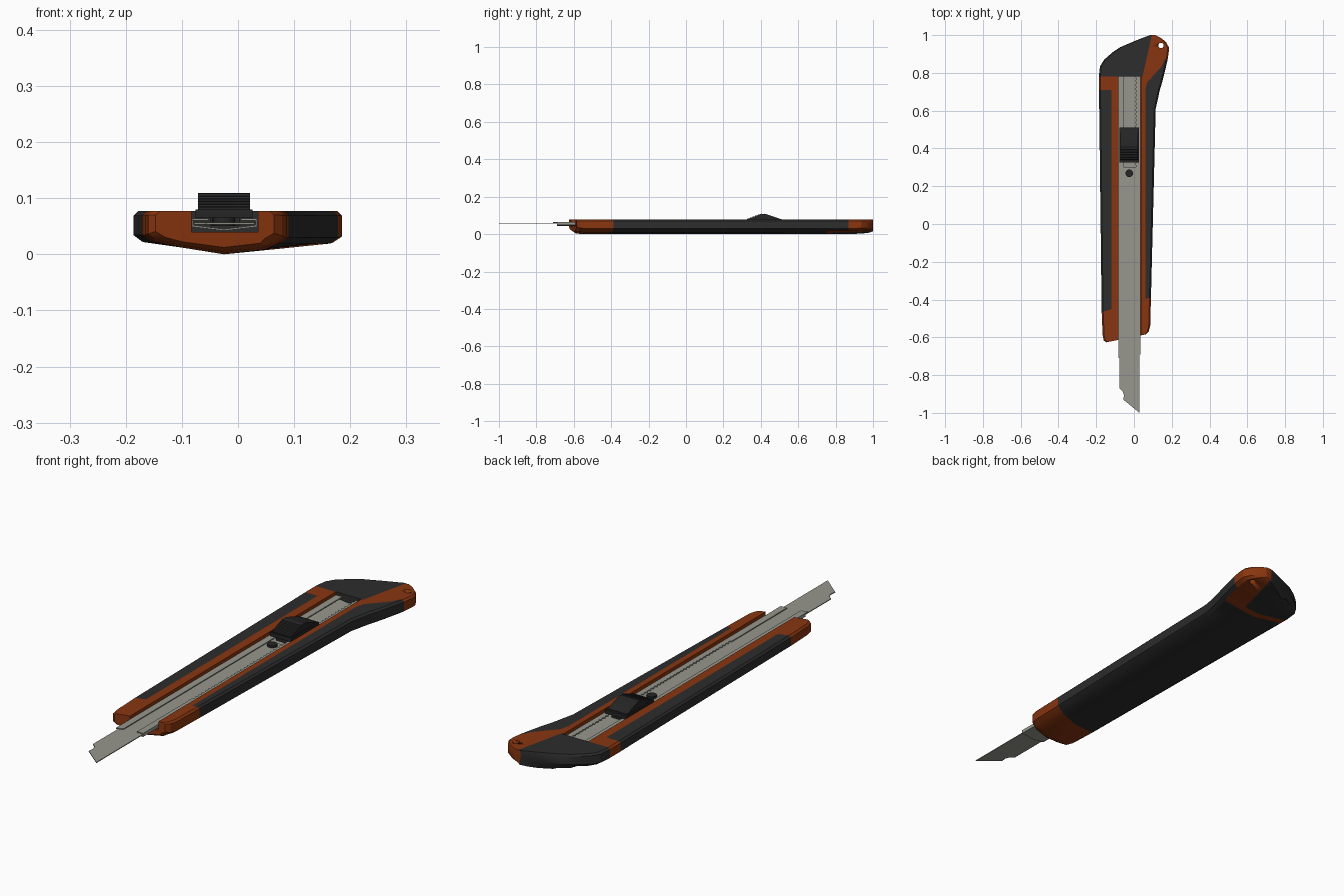
import bpy, bmesh, math

if "Cube" in bpy.data.objects:
    bpy.data.objects.remove(bpy.data.objects["Cube"])


def material(name, r, g, b):
    m = bpy.data.materials.new(name)
    m.diffuse_color = (r, g, b, 1)
    m.use_nodes = True
    m.node_tree.nodes["Principled BSDF"].inputs["Base Color"].default_value = m.diffuse_color
    return m


ORANGE = material("orange plastic", 0.25, 0.036, 0.005)
BLACK = material("black rubber", 0.026, 0.026, 0.026)
METAL = material("grey metal", 0.31, 0.31, 0.27)
SLIDE = material("slider black", 0.019, 0.019, 0.019)


def finish(name, bm, *mats, angle=25):
    bmesh.ops.recalc_face_normals(bm, faces=bm.faces)
    me = bpy.data.meshes.new(name)
    bm.to_mesh(me)
    bm.free()
    ob = bpy.data.objects.new(name, me)
    bpy.context.collection.objects.link(ob)
    for m in mats:
        me.materials.append(m)
    bpy.ops.object.select_all(action='DESELECT')
    ob.select_set(True)
    bpy.context.view_layer.objects.active = ob
    bpy.ops.object.shade_smooth_by_angle(angle=math.radians(angle))
    return ob


def prism(name, pts, axis, lo, hi, *mats):
    """Extrude a 2D outline along axis 'x', 'y' or 'z'."""
    place = {'x': lambda p, t: (t, p[0], p[1]),
             'y': lambda p, t: (p[0], t, p[1]),
             'z': lambda p, t: (p[0], p[1], t)}[axis]
    bm = bmesh.new()
    a, b = [[bm.verts.new(place(p, t)) for p in pts] for t in (lo, hi)]
    n = len(pts)
    for i in range(n):
        bm.faces.new((a[i], a[(i + 1) % n], b[(i + 1) % n], b[i]))
    bm.faces.new(a)
    bm.faces.new(b)
    return finish(name, bm, *mats)


def circle(x, y, r, n=24):
    return [(x + r * math.cos(2 * math.pi * i / n), y + r * math.sin(2 * math.pi * i / n)) for i in range(n)]


def box(name, x0, x1, y0, y1, z0, z1, mat):
    return prism(name, [(x0, y0), (x1, y0), (x1, y1), (x0, y1)], 'z', z0, z1, mat)


# Handle: lofted cross-sections (y, front skew, left x, right x, underside lift)
rows = [(-.627, .2, -.147, .064, .16), (-.615, .2, -.16, .078, .06),
        (-.585, .2, -.166, .086, 0), (-.46, .3, -.171, .09, 0),
        (.61, 0, -.184, .115, 0), (.71, 0, -.186, .137, 0),
        (.75, 0, -.186, .149, 0), (.78, 0, -.186, .157, 0),
        (.781, 0, -.186, .1572, 0), (.835, 0, -.18, .17, 0),
        (.87, 0, -.158, .178, 0), (.91, 0, -.112, .184, .02),
        (.935, 0, -.075, .185, .04), (.965, 0, -.005, .168, .07),
        (.985, 0, .045, .142, .12), (1.0, 0, .085, .112, .2)]
TOP = .077


def section(y, skew, xl, xr, lift):
    g = min(.008, (xr - xl) * .04)
    closed = y > .7805
    line = .045 + (y - .78) * .227          # seam between end cap and hanging lobe
    b = .06 if y < .72 else .07 + max(0, y - .75) * .9

    def lim(x, left, right):
        return min(max(x, xl + left * g), xr - right * g)
    c = lim(-.083, 3, 4)
    d = lim(line if closed else .036, 4, 3)
    floor = TOP if closed else .04
    pts = [(lim(-.025, 4, 4), 0), (lim(-.1, 3, 5), .012), (xl + 2 * g, .022),
           (xl, .034), (xl, .069), (xl + g, TOP), (lim(-.12, 2, 5), TOP),
           (c, TOP), (c, floor), (d, floor), (d, TOP), (lim(b, 5, 2), TOP),
           (xr - g, TOP), (xr, .069), (xr, .03), (xr - 2 * g, .019),
           (lim(line if closed else .05, 5, 3), .009)]
    if closed:                               # channel filled behind the rail
        pts[8] = (c + (d - c) * .33, TOP)
        pts[9] = (c + (d - c) * .67, TOP)
    out = []
    for i, (x, z) in enumerate(pts):
        if i not in (8, 9):
            z = TOP - (TOP - z) * (1 - lift)
        out.append((x, y + skew * (x + .15), z))
    return out


def is_black(r, c):
    if r in (3, 4):
        return c <= 5 or c >= 11
    if r == 5:
        return c >= 11 or c <= 1
    if r == 6:
        return 11 <= c <= 14
    if r >= 7:
        return c <= 9 or c == 16 or (11 <= c <= 14 and r <= 9)
    return False


bm = bmesh.new()
rings = [[bm.verts.new(p) for p in section(*r)] for r in rows]
n = len(rings[0])
for r in range(len(rings) - 1):
    for c in range(n):
        k = (c + 1) % n
        f = bm.faces.new((rings[r][c], rings[r][k], rings[r + 1][k], rings[r + 1][c]))
        f.material_index = int(is_black(r, c))
bm.faces.new(rings[0])
bm.faces.new(rings[-1])
handle = finish("handle", bm, ORANGE, BLACK)

# Hanging hole through the lobe
cutter = prism("hole_cutter", circle(.143, .945, .014), 'z', -.05, .15, ORANGE)
cutter.hide_render = True
mod = handle.modifiers.new("hole", 'BOOLEAN')
mod.object = cutter
mod.operation = 'DIFFERENCE'
mod.solver = 'EXACT'
bpy.context.view_layer.objects.active = handle
bpy.ops.object.modifier_apply(modifier=mod.name)
bpy.data.objects.remove(cutter)

# Metal rail: V-bottomed channel with two lips, the right one toothed
prism("rail_channel", [(-.082, .062), (-.082, .049), (-.025, .042), (.034, .049), (.034, .062),
                       (.031, .062), (.031, .052), (-.025, .045), (-.079, .052), (-.079, .062)],
      'y', -.69, .78, METAL)
prism("rail_lip_left", [(-.082, -.71), (-.053, -.70), (-.053, .78), (-.082, .78)], 'z', .06, .064, METAL)
teeth = []
for i in range(50):
    y = -.32 + i * .022
    teeth += [(.005, y), (.012, y + .008), (.012, y + .014)]
prism("rail_lip_right", [(.034, .78), (.034, -.69), (.005, -.69)] + teeth + [(.005, .78)],
      'z', .06, .064, METAL)

# Snap-off blade
prism("blade", [(.029, .3), (-.078, .3), (-.078, -.87), (-.06, -.885), (-.053, -.905),
                (-.056, -.93), (.029, -1.0)], 'z', .0535, .057, METAL)
prism("blade_pin", circle(-.025, .268, .02), 'z', .05, .066, SLIDE)

# Thumb slider: stem, base frame and stepped grip
box("slider_stem", -.05, .003, .33, .5, .05, .07, SLIDE)
box("slider_base", -.076, .026, .325, .51, .0645, .08, SLIDE)
steps = [(.33, .07)]
for i in range(6):
    y, z = .33 + .013 * i, .084 + .0048 * i
    steps += [(y, z), (y + .009, z + .001), (y + .010, z - .003)]
steps += [(.41, .108), (.425, .108), (.5, .083), (.5, .07)]
prism("slider_grip", steps, 'x', -.071, .021, SLIDE)
